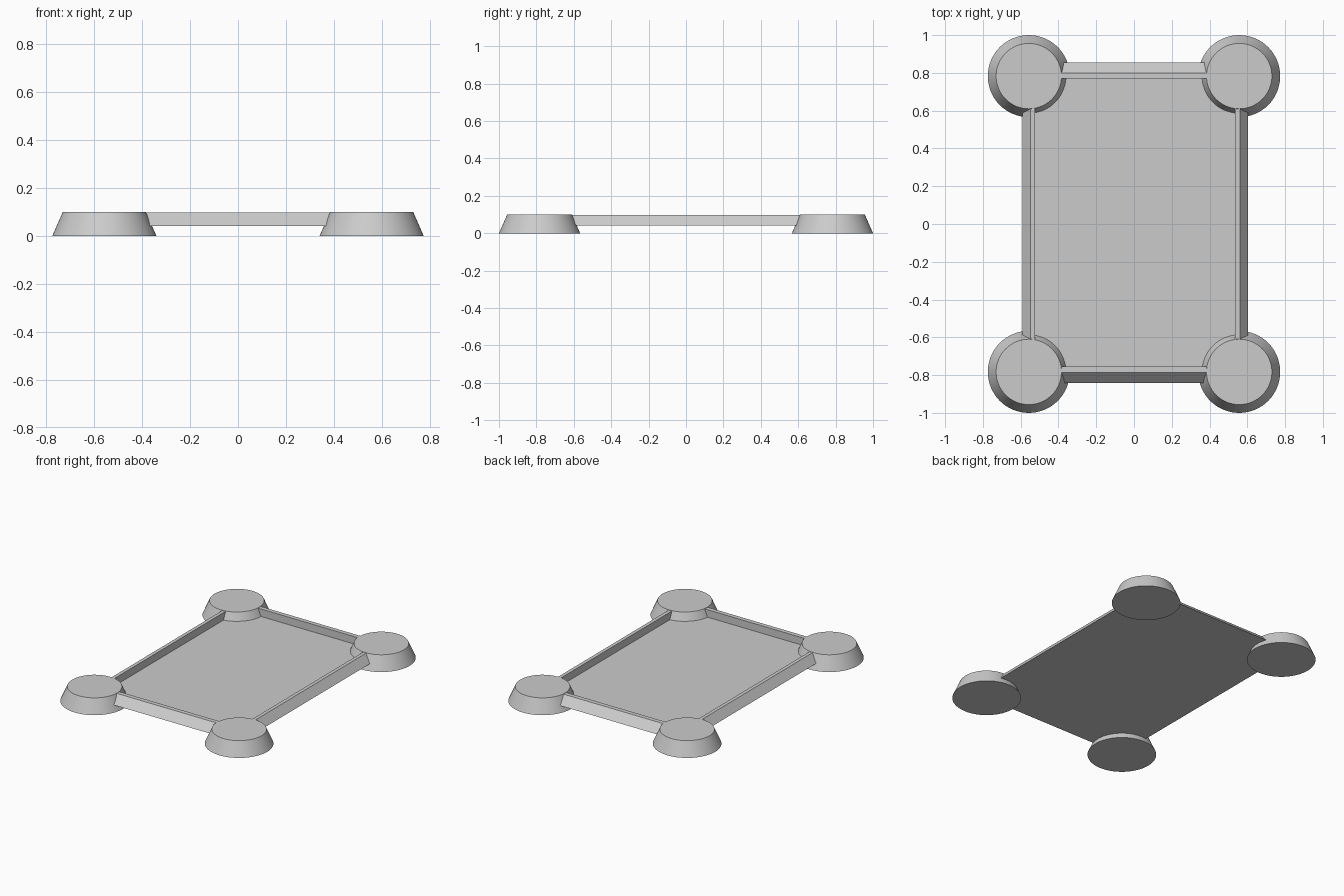
import bpy, bmesh

if "Cube" in bpy.data.objects:
    bpy.data.objects.remove(bpy.data.objects["Cube"])

# Four tapered round corner towers
for sx, xn in ((-1, "left"), (1, "right")):
    for sy, yn in ((-1, "front"), (1, "back")):
        bpy.ops.mesh.primitive_cone_add(vertices=64, radius1=0.217, radius2=0.173,
                                        depth=0.1, location=(sx * 0.557, sy * 0.783, 0.05))
        bpy.context.object.name = f"{yn}_{xn}_tower"
        bpy.ops.object.shade_smooth_by_angle()

# Tray: floor with a low rim, sloped outside and upright inside
# Each ring: half width, half length, height
rings = [(0.597, 0.848, 0.042),   # outer bottom edge
         (0.555, 0.793, 0.098),   # outer top edge
         (0.530, 0.762, 0.098),   # inner top edge
         (0.530, 0.762, 0.046)]   # floor edge
cx, cy = 0.006, 0.007
bm = bmesh.new()
loops = [[bm.verts.new((cx + sx * w, cy + sy * l, z))
          for sx, sy in ((-1, -1), (1, -1), (1, 1), (-1, 1))] for w, l, z in rings]
for a, b in zip(loops, loops[1:]):
    for i in range(4):
        j = (i + 1) % 4
        bm.faces.new((a[i], a[j], b[j], b[i]))
bm.faces.new(loops[-1])
bm.faces.new(loops[0][::-1])
bmesh.ops.recalc_face_normals(bm, faces=bm.faces)
mesh = bpy.data.meshes.new("walled_tray")
bm.to_mesh(mesh)
bm.free()
bpy.context.collection.objects.link(bpy.data.objects.new("walled_tray", mesh))
